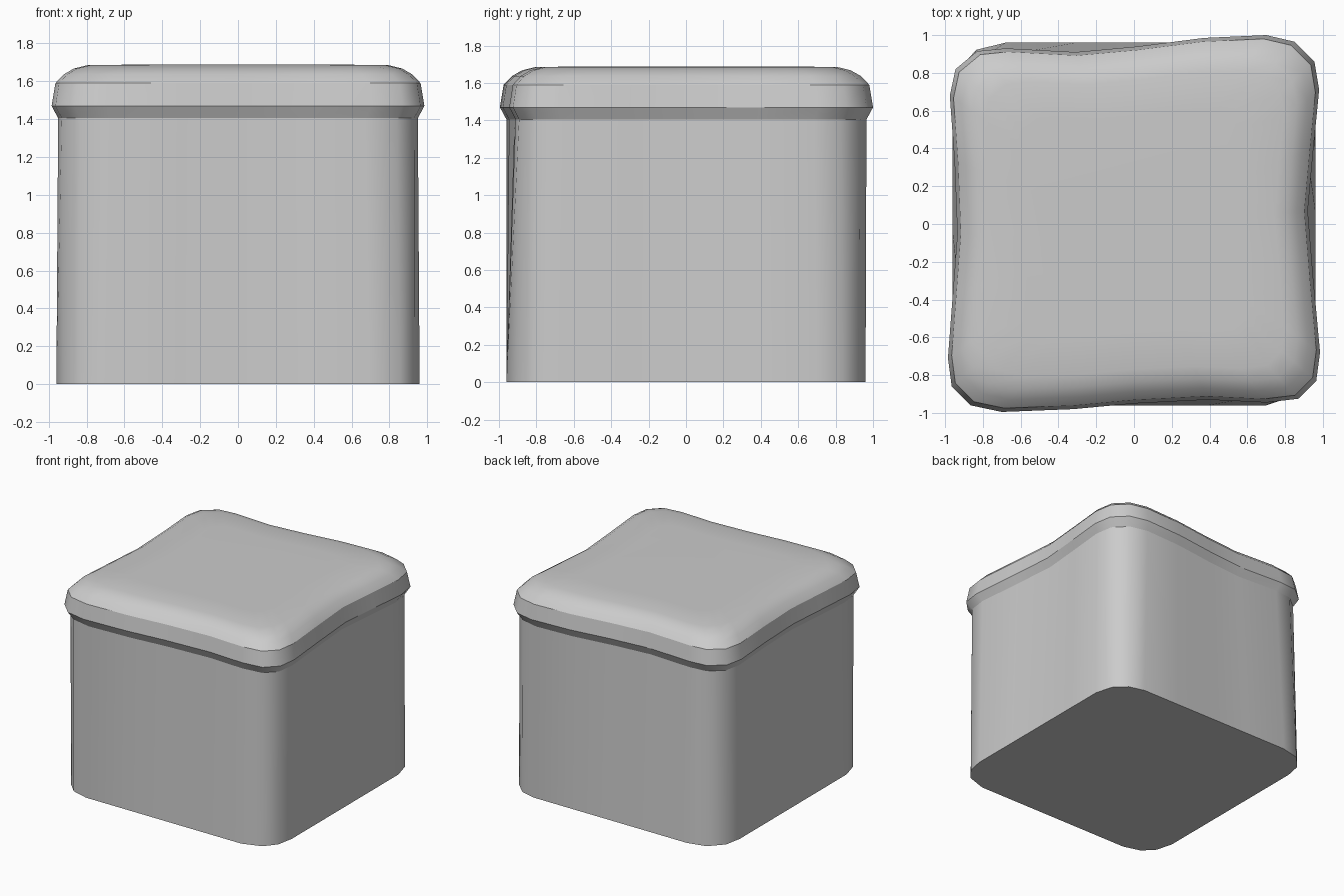
import bpy, bmesh, math

if "Cube" in bpy.data.objects:
    bpy.data.objects.remove(bpy.data.objects["Cube"])

# wavy outline of the cap at its widest, counter-clockwise from the front left
outline = [(-.70, -.995), (-.32, -.98), (0, -.95), (.39, -.93), (.70, -.945),
           (.87, -.925), (.965, -.83), (.985, -.68), (.95, -.30), (.92, .07), (.95, .40), (.98, .71),
           (.955, .86), (.85, .965), (.70, 1.0), (.37, .985), (.02, .94), (-.31, .91), (-.68, .93),
           (-.83, .915), (-.945, .82), (-.975, .68), (-.95, .33), (-.935, -.05), (-.96, -.38), (-.985, -.71),
           (-.965, -.86), (-.865, -.96)]


def base_point(x, y):
    """Same point on the regular rounded square of the foot."""
    h, r = .96, .26
    dx, dy = abs(x) - (h - r), abs(y) - (h - r)
    if dx > .02 and dy > .02:
        a = math.atan2(dy, dx)
        bx, by = h - r + r * math.cos(a), h - r + r * math.sin(a)
    elif dx > dy:
        bx, by = h, min(abs(y), h - r)
    else:
        bx, by = min(abs(x), h - r), h
    return math.copysign(bx, x), math.copysign(by, y)


bm = bmesh.new()
rings = [[bm.verts.new((*base_point(x, y), 0)) for x, y in outline]]
# body top, cap rim, and softly rounded cap top: (scale, height)
for s, z in [(.965, 1.405), (1, 1.47), (.98, 1.59), (.935, 1.637),
             (.88, 1.668), (.81, 1.685), (.6, 1.688)]:
    rings.append([bm.verts.new((x * s, y * s, z)) for x, y in outline])

n = len(outline)
for a, b in zip(rings, rings[1:]):
    for i in range(n):
        j = (i + 1) % n
        bm.faces.new((a[i], a[j], b[j], b[i]))
bm.faces.new(rings[-1])
bm.faces.new(rings[0][::-1])
bmesh.ops.recalc_face_normals(bm, faces=bm.faces[:])

# crisp rim lines, everything else smooth
for ring in (rings[0], rings[1], rings[2], rings[3]):
    for i in range(n):
        e = bm.edges.get((ring[i], ring[(i + 1) % n]))
        e.smooth = False
for f in bm.faces:
    f.smooth = True

mesh = bpy.data.meshes.new("capped_block")
bm.to_mesh(mesh)
bm.free()
block = bpy.data.objects.new("capped_block", mesh)
bpy.context.collection.objects.link(block)
